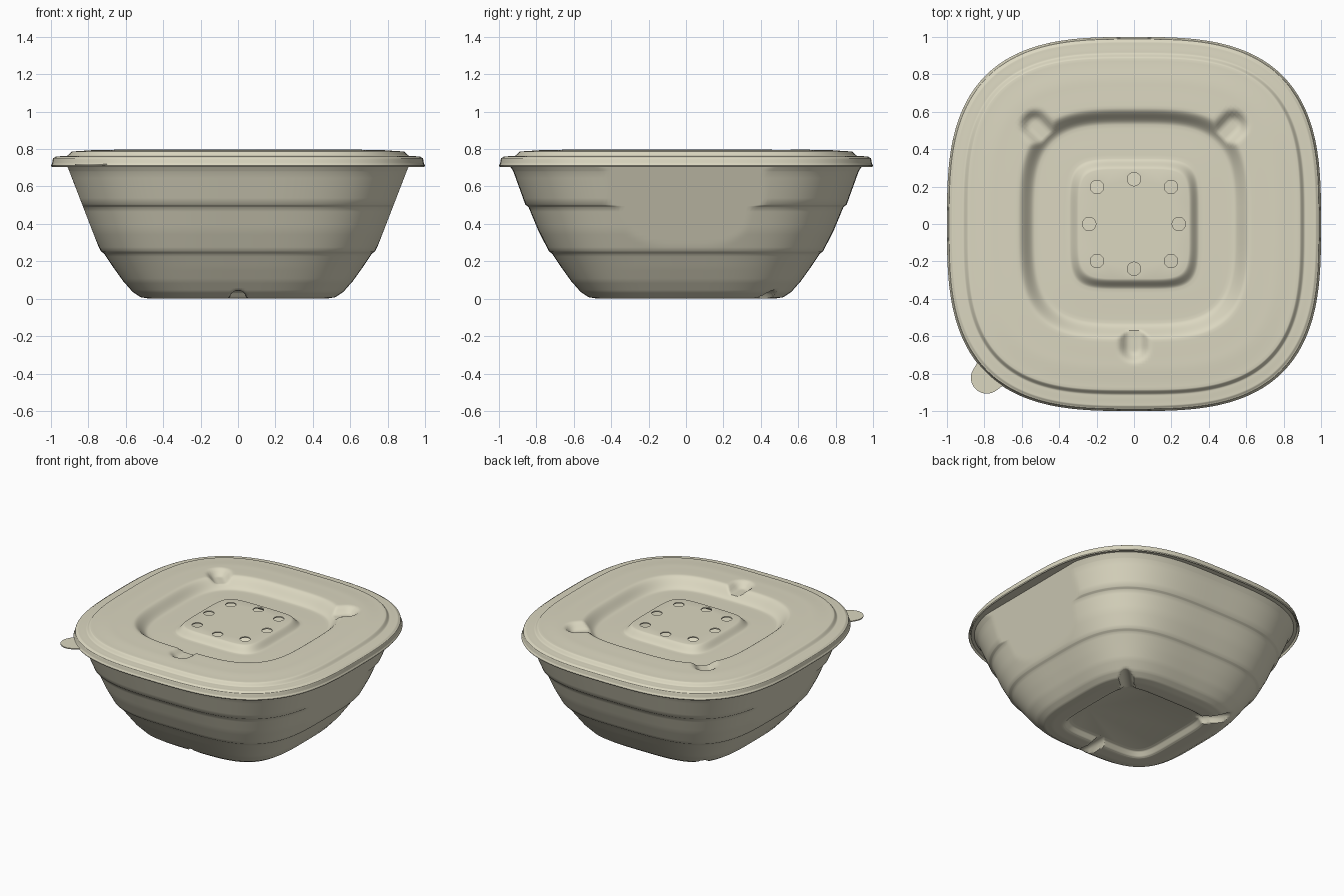
import bpy, bmesh, math
from mathutils import Vector

if "Cube" in bpy.data.objects:
    bpy.data.objects.remove(bpy.data.objects["Cube"], do_unlink=True)

SEGMENTS = 288

# One plain colour for everything
pulp = bpy.data.materials.new("warm_cream")
pulp.use_nodes = True
cream = (0.71, 0.68, 0.53, 1)
pulp.diffuse_color = cream
pulp.node_tree.nodes["Principled BSDF"].inputs["Base Color"].default_value = cream


def smoothstep(t):
    t = max(0, min(1, t))
    return t * t * (3 - 2 * t)


def refine(keys, steps, ease):
    """Subdivide (half width, height, squareness) keys, optionally easing height."""
    out = [keys[0]]
    for a, b in zip(keys, keys[1:]):
        for i in range(1, steps + 1):
            t = i / steps
            u = ease(t)
            out.append((a[0] + (b[0] - a[0]) * t, a[1] + (b[1] - a[1]) * u,
                        a[2] + (b[2] - a[2]) * t))
    return out


def add_ring(bm, half, z, n, shape):
    verts = []
    for j in range(SEGMENTS):
        a = math.tau * j / SEGMENTS
        c, s = math.cos(a), math.sin(a)
        r = half / (abs(c) ** n + abs(s) ** n) ** (1 / n)
        verts.append(bm.verts.new(shape(Vector((r * c, r * s, z)))))
    return verts


def loft(bm, rings, shape):
    """Skin rounded-square rings from the centre outwards; return the first ring."""
    loops = [add_ring(bm, *ring, shape) for ring in rings]
    for a, b in zip(loops, loops[1:]):
        for j in range(SEGMENTS):
            k = (j + 1) % SEGMENTS
            bm.faces.new((a[j], b[j], b[k], a[k]))
    return loops[0]


def finish(bm, name, thickness=0):
    mesh = bpy.data.meshes.new(name)
    bm.to_mesh(mesh)
    bm.free()
    ob = bpy.data.objects.new(name, mesh)
    bpy.context.collection.objects.link(ob)
    mesh.materials.append(pulp)
    bpy.ops.object.select_all(action="DESELECT")
    ob.select_set(True)
    bpy.context.view_layer.objects.active = ob
    if thickness:
        wall = ob.modifiers.new("wall", "SOLIDIFY")
        wall.thickness = thickness
        wall.offset = -1
        bpy.ops.object.modifier_apply(modifier=wall.name)
    bpy.ops.object.shade_smooth_by_angle(angle=math.radians(40))


# Bowl: stepped wall, flat panels on both sides, three grooves under the base
def shape_bowl(p):
    if 0.25 <= p.z < 0.7155:
        limit = 0.735 + (p.z - 0.25) * 0.387
        p.x = max(-limit, min(limit, p.x))
    for angle in (-90, 45, 135):
        d = Vector((math.cos(math.radians(angle)), math.sin(math.radians(angle))))
        across = abs(p.x * d.y - p.y * d.x)
        if p.xy.dot(d) > 0 and across < 0.045:
            p.z = max(p.z, math.sqrt(0.045 ** 2 - across ** 2))
    return p


bowl_keys = [
    (0.33, 0.04, 6), (0.35, 0.034, 6), (0.375, 0.006, 5.5), (0.39, 0, 5),
    (0.47, 0, 3.8), (0.52, 0.008, 3.7), (0.562, 0.035, 3.6), (0.615, 0.095, 3.6),
    (0.665, 0.165, 3.5), (0.715, 0.24, 3.5), (0.733, 0.253, 3.5),
    (0.79, 0.365, 3.4), (0.842, 0.49, 3.3), (0.859, 0.503, 3.3),
    (0.923, 0.68, 3.3), (0.934, 0.698, 3.3), (0.945, 0.715, 3.3), (0.985, 0.716, 3),
]
bm = bmesh.new()
base = loft(bm, refine(bowl_keys, 5, lambda t: t), shape_bowl)
bm.faces.new(base)
bmesh.ops.reverse_faces(bm, faces=bm.faces[:])
finish(bm, "bowl", 0.01)


# Lid: raised top, sunken channel, central island and three scooped notches
def shape_lid(p):
    for c in (Vector((0.53, 0.53)), Vector((-0.53, 0.53)), Vector((0, -0.66))):
        t = max(0.8, min(1, p.xy.dot(c) / c.dot(c)))
        d = (p.xy - c * t).length / 0.09
        if d < 1:
            p.z = min(p.z, 0.753 + 0.043 * smoothstep((d - 0.3) / 0.7))
    return p


lid_keys = [
    (0.292, 0.775, 5.5), (0.35, 0.728, 5), (0.53, 0.725, 3.5), (0.62, 0.797, 3.4),
    (0.75, 0.795, 3.3), (0.885, 0.788, 3.2), (0.915, 0.764, 3.1),
    (0.97, 0.761, 3), (0.988, 0.752, 3), (0.996, 0.72, 3), (1, 0.711, 3),
]
bm = bmesh.new()
island = loft(bm, refine(lid_keys, 9, smoothstep), shape_lid)

# Island top with eight vent holes
edges = [bm.edges.get((island[j - 1], island[j])) for j in range(SEGMENTS)]
for i in range(8):
    a = math.tau * i / 8
    reach = 0.24 if i % 2 == 0 else 0.28
    hole = []
    for j in range(28):
        b = math.tau * j / 28
        hole.append(bm.verts.new((reach * math.cos(a) + 0.036 * math.cos(b),
                                  reach * math.sin(a) + 0.036 * math.sin(b), 0.775)))
    edges += [bm.edges.new((hole[j - 1], hole[j])) for j in range(len(hole))]
filled = bmesh.ops.triangle_fill(bm, edges=edges, use_beauty=True, normal=(0, 0, 1))
top = [f for f in filled["geom"] if isinstance(f, bmesh.types.BMFace)]
bm.normal_update()
bmesh.ops.reverse_faces(bm, faces=[f for f in top if f.normal.z < 0])
finish(bm, "lid", 0.008)

# Pull tab at one corner of the lid
bm = bmesh.new()
outline = [(-0.6, -0.79), (-0.77, -0.63)]
for i in range(25):
    a = math.radians(145 + 160 * i / 24)
    outline.append((-0.787 + 0.085 * math.cos(a), -0.822 + 0.085 * math.sin(a)))
face = bm.faces.new([bm.verts.new((x, y, 0.712)) for x, y in outline])
up = bmesh.ops.extrude_face_region(bm, geom=[face])
bmesh.ops.translate(bm, vec=(0, 0, 0.007),
                    verts=[v for v in up["geom"] if isinstance(v, bmesh.types.BMVert)])
bmesh.ops.recalc_face_normals(bm, faces=bm.faces[:])
finish(bm, "pull_tab")
